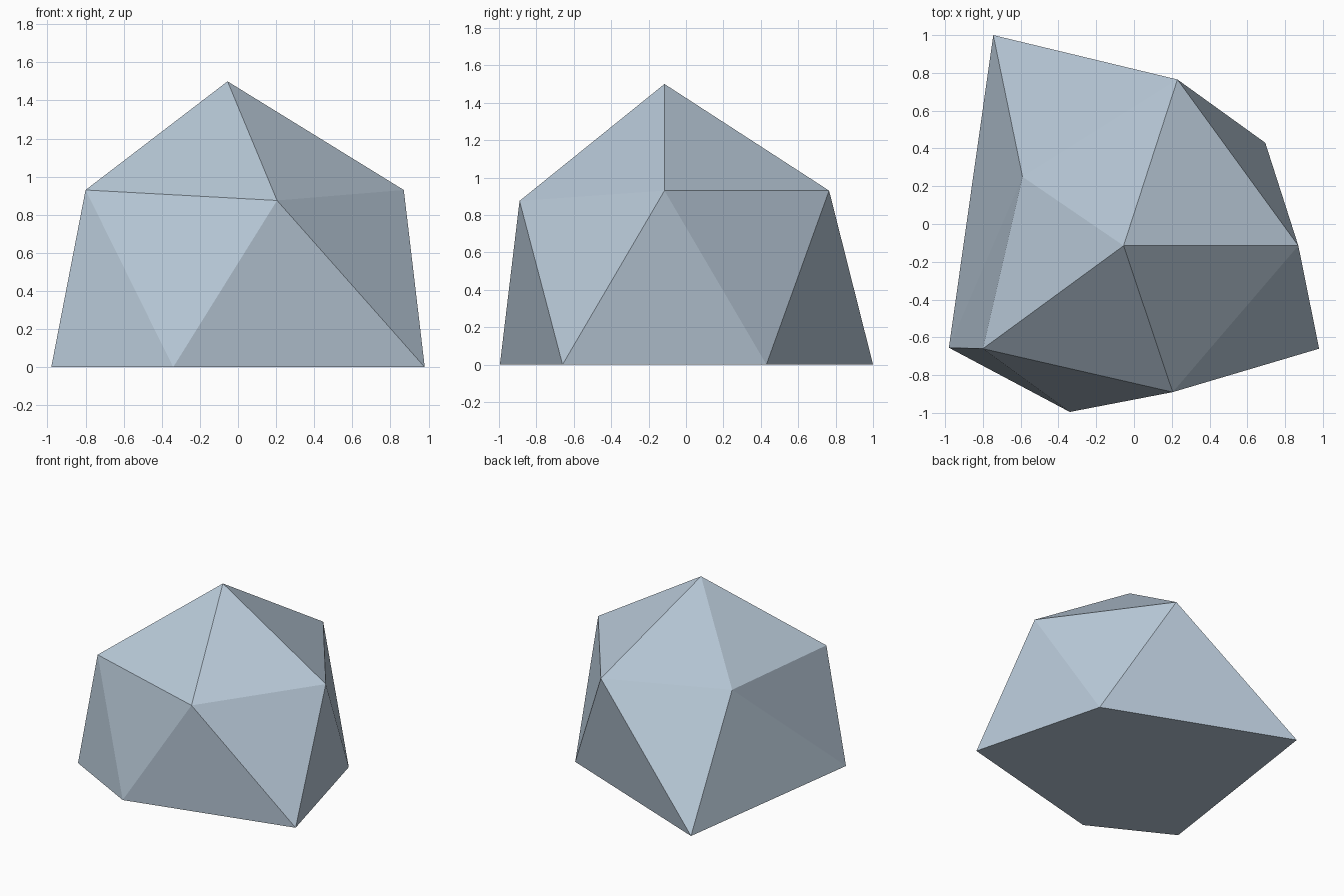
import bpy

if "Cube" in bpy.data.objects:
    bpy.data.objects.remove(bpy.data.objects["Cube"])

# Irregular boulder: apex, five shoulder points and a five-sided flat base
apex = (-0.055, -0.115, 1.5)
shoulder = [(0.87, -0.115, 0.93), (0.23, 0.765, 0.93), (-0.59, 0.25, 0.86),
            (-0.80, -0.66, 0.93), (0.205, -0.89, 0.875)]
base = [(0.695, 0.43, 0), (-0.745, 1.0, 0), (-0.98, -0.655, 0),
        (-0.34, -0.995, 0), (0.98, -0.66, 0)]

# Crown fan, then a zigzag band down to the base
faces = []
for i in range(5):
    j = (i + 1) % 5
    faces.append((0, 1 + i, 1 + j))
    faces.append((1 + i, 6 + i, 1 + j))
    faces.append((1 + j, 6 + i, 6 + j))
faces.append((10, 9, 8, 7, 6))

mesh = bpy.data.meshes.new("boulder")
mesh.from_pydata([apex] + shoulder + base, [], faces)
mesh.update()
boulder = bpy.data.objects.new("boulder", mesh)
bpy.context.collection.objects.link(boulder)

stone = bpy.data.materials.new("blue_grey_stone")
stone.diffuse_color = (0.47, 0.57, 0.67, 1)
stone.use_nodes = True
stone.node_tree.nodes["Principled BSDF"].inputs["Base Color"].default_value = stone.diffuse_color
mesh.materials.append(stone)
